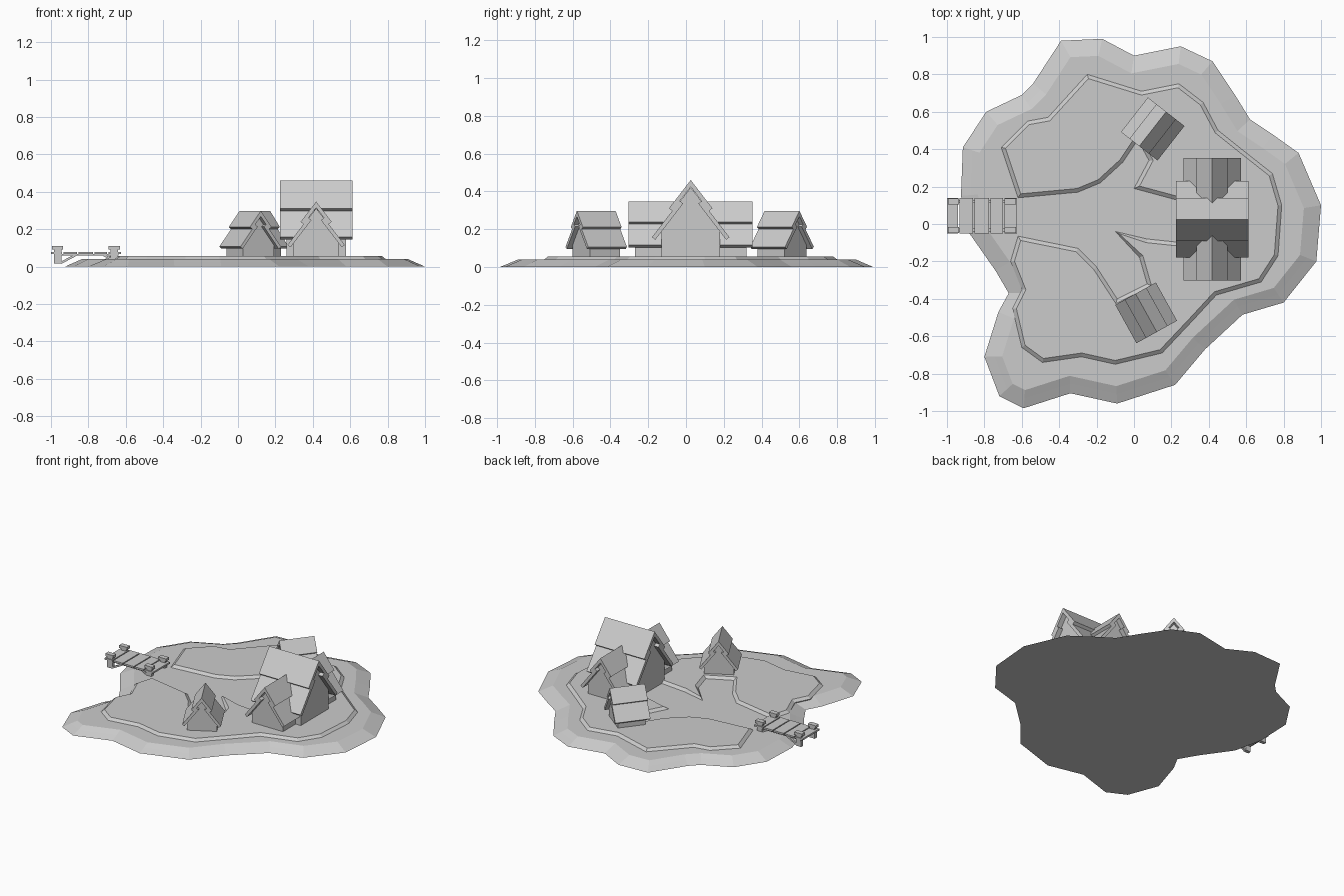
import bpy, bmesh
from math import radians, sqrt
from mathutils import Vector, Matrix

cube = bpy.data.objects.get("Cube")
if cube:
    bpy.data.objects.remove(cube)

grey = bpy.data.materials.new("plain_grey")
grey.use_nodes = True
tone = (0.6, 0.6, 0.6, 1)
grey.diffuse_color = tone
grey.node_tree.nodes["Principled BSDF"].inputs["Base Color"].default_value = tone


def finish(name, bm, matrix=Matrix()):
    bmesh.ops.recalc_face_normals(bm, faces=bm.faces)
    mesh = bpy.data.meshes.new(name)
    bm.to_mesh(mesh)
    bm.free()
    mesh.materials.append(grey)
    ob = bpy.data.objects.new(name, mesh)
    ob.matrix_world = matrix
    bpy.context.collection.objects.link(ob)
    return ob


def inset(points, d):
    """Move a clockwise outline inward by d with mitred corners."""
    out = []
    for i, p in enumerate(points):
        p = Vector(p)
        a = (p - Vector(points[i - 1])).normalized()
        b = (Vector(points[(i + 1) % len(points)]) - p).normalized()
        na, nb = Vector((a.y, -a.x)), Vector((b.y, -b.x))
        m = na + nb
        out.append(p + m * (d / max(0.5, 1 + na.dot(nb))))
    return out


def terrace(name, levels):
    """Closed solid from stacked outlines: [(points, z), ...]."""
    bm = bmesh.new()
    loops = [[bm.verts.new((p[0], p[1], z)) for p in pts] for pts, z in levels]
    n = len(loops[0])
    for lo, hi in zip(loops, loops[1:]):
        for i in range(n):
            j = (i + 1) % n
            bm.faces.new((lo[i], lo[j], hi[j], hi[i]))
    bm.faces.new(loops[0])
    bm.faces.new(loops[-1])
    return finish(name, bm)


def prism(name, profile, half, matrix):
    """Extrude a (y, z) profile along x, from -half to half."""
    bm = bmesh.new()
    ends = [[bm.verts.new((x, y, z)) for y, z in profile] for x in (-half, half)]
    n = len(profile)
    for i in range(n):
        j = (i + 1) % n
        bm.faces.new((ends[0][i], ends[0][j], ends[1][j], ends[1][i]))
    for e in ends:
        bm.faces.new(e)
    return finish(name, bm, matrix)


def box(name, x, y, z, tilt=0):
    """Box from (min, max) ranges, optionally tilted about its y axis."""
    bm = bmesh.new()
    bmesh.ops.create_cube(bm, size=1)
    size = [r[1] - r[0] for r in (x, y, z)]
    mid = [(r[0] + r[1]) / 2 for r in (x, y, z)]
    bmesh.ops.scale(bm, vec=size, verts=bm.verts)
    turn = Matrix.Rotation(radians(tilt), 4, 'Y')
    return finish(name, bm, Matrix.Translation(mid) @ turn)


# Island: sloping shore, flat ledge
shore = [(-.39, .98), (-.17, .99), (0, .90), (.25, .95), (.42, .87), (.54, .69),
         (.62, .56), (.74, .48), (.88, .38), (1, .1), (.975, -.2), (.8, -.42),
         (.58, -.485), (.38, -.67), (.22, -.86), (-.09, -.96), (-.34, -.905),
         (-.59, -.985), (-.72, -.92), (-.8, -.71), (-.725, -.47), (-.67, -.37),
         (-.74, -.25), (-.88, -.05), (-.925, .15), (-.915, .41), (-.79, .6),
         (-.6, .69), (-.54, .75)]
terrace("island_shore", [(shore, 0), (inset(shore, .05), .022), (inset(shore, .09), .04)])

# Raised ground, with the branching footpath left open
ground = [(-.62, .14), (-.71, .41), (-.57, .55), (-.46, .57), (-.25, .8), (.04, .71),
          (.24, .75), (.37, .65), (.45, .5), (.55, .42), (.74, .27), (.79, .1),
          (.77, -.17), (.68, -.31), (.44, -.38), (.32, -.51), (.15, -.69), (-.1, -.75),
          (-.28, -.71), (-.49, -.74), (-.6, -.66), (-.65, -.45), (-.6, -.35), (-.66, -.2),
          (-.62, -.065), (-.3, -.13), (-.2, -.23), (-.09, -.4), (.07, -.32), (.03, -.18),
          (-.1, -.04), (.07, -.08), (.26, -.1), (.26, .12), (0, .19), (.08, .34),
          (.02, .45), (-.06, .33), (-.18, .22), (-.3, .17)]
terrace("raised_ground", [(ground, .035), (ground, .04), (inset(ground, .02), .056)])


def house(name, x, y, angle, half, apex, slope, brk, eave, thick, wall, overhang):
    """Gabled house with two overlapping roof tiers; ridge along local x."""
    place = Matrix.Translation((x, y, 0)) @ Matrix.Rotation(radians(angle), 4, 'Z')
    root = sqrt(1 + slope * slope)
    drop = thick * root
    ny, nz = thick * slope / root, thick / root
    # upper tier, one folded slab
    tip = apex - slope * brk
    prism(name + "_upper_roof",
          [(0, apex), (brk, tip), (brk - ny, tip - nz), (0, apex - drop),
           (ny - brk, tip - nz), (-brk, tip)], half, place)
    # lower tier, one slab on each side
    top, start = apex - drop, brk * .5
    for side, label in ((1, "left"), (-1, "right")):
        a = (start, top - slope * start)
        b = (eave, top - slope * eave)
        pts = [a, b, (b[0] - ny, b[1] - nz), (a[0] - ny, a[1] - nz)]
        prism(f"{name}_{label}_lower_roof", [(side * p, q) for p, q in pts], half, place)
    # walls with gable
    peak = top - .003
    corner = peak - slope * wall
    prism(name + "_walls",
          [(-wall, .04), (wall, .04), (wall, corner), (0, peak), (-wall, corner)],
          half - overhang, place)


house("main_hall", .418, .025, 0, .193, .46, 1.3, .115, .205, .022, .155, .033)
house("cross_wing", .418, .025, 90, .328, .347, 1.3, .083, .153, .02, .12, .033)
house("back_hut", .1, .508, 52, .117, .297, 1.3, .066, .124, .018, .095, .026)
house("front_hut", .065, -.475, -61, .117, .297, 1.3, .066, .124, .018, .095, .026)

# Dock: planks, cross beams, posts with caps, braces
for i, (a, b) in enumerate([(-1, -.94), (-.933, -.86), (-.853, -.775), (-.768, -.7), (-.693, -.625)]):
    box(f"dock_plank_{i + 1}", (a, b), (-.05, .138), (.066, .078))
for name, x, low in (("outer", -.965, .015), ("inner", -.662, .035)):
    box(name + "_dock_beam", (x - .018, x + .018), (-.045, .133), (.054, .068))
    for side, y in (("left", -.032), ("right", .12)):
        box(f"{name}_{side}_post", (x - .02, x + .02), (y - .012, y + .012), (low, .095))
        box(f"{name}_{side}_post_cap", (x - .03, x + .03), (y - .017, y + .017), (.092, .11))
        if name == "outer":
            box(f"{side}_outer_brace", (-.955, -.855), (y - .007, y + .007), (.036, .048), -28)
        else:
            box(f"{side}_inner_brace", (-.735, -.66), (y - .007, y + .007), (.045, .056), 28)
for side, y in (("left", -.032), ("right", .12)):
    box(f"dock_{side}_rail", (-.97, -.64), (y - .008, y + .008), (.058, .067))
